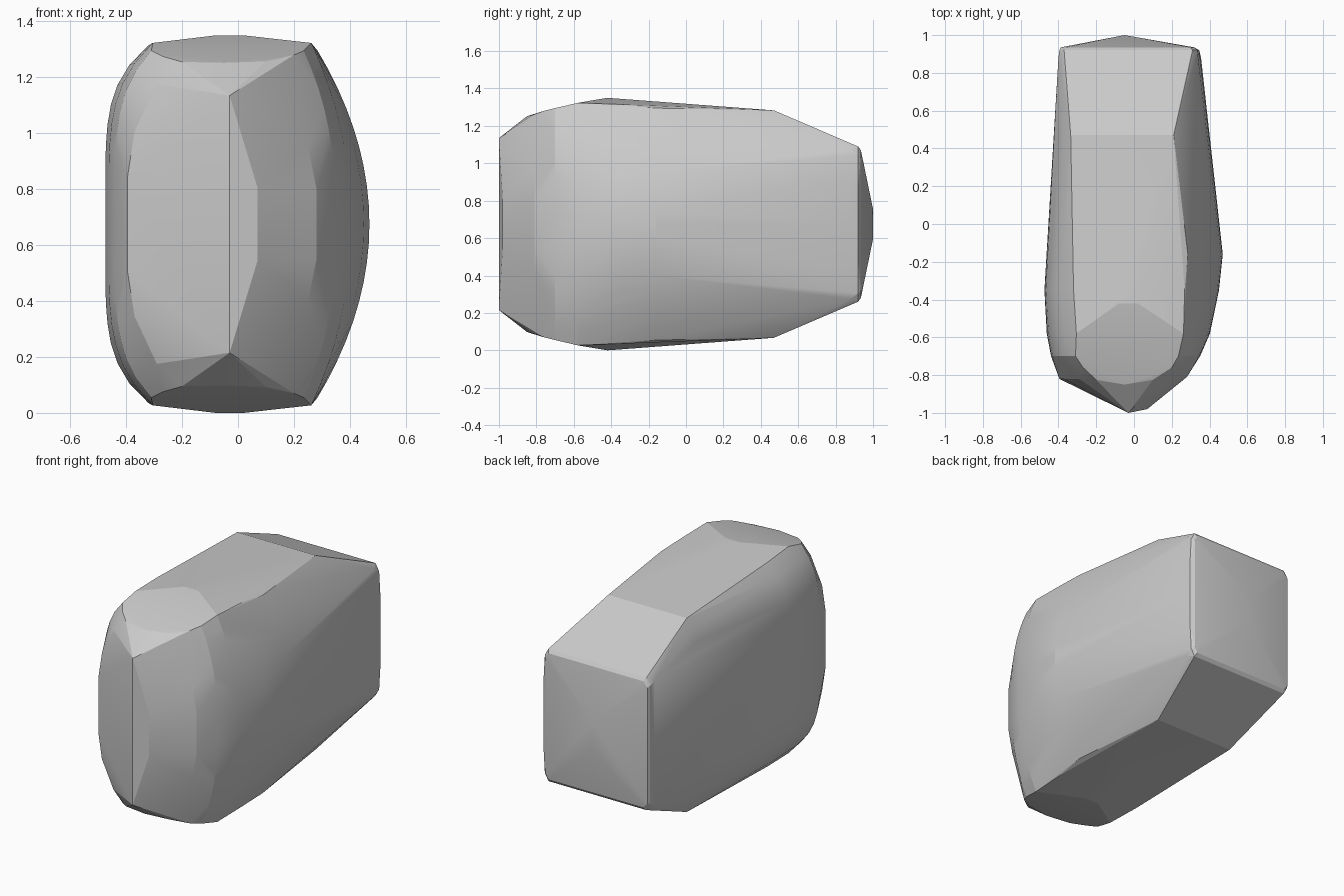
import bpy, bmesh, math

if "Cube" in bpy.data.objects:
    bpy.data.objects.remove(bpy.data.objects["Cube"])

MID = 0.675   # the body is mirrored above and below this height
pts = []


def station(y, section):
    """Add (x, height from mid) points at depth y, mirrored top to bottom."""
    for x, h in section:
        pts.append((x, y, MID + h))
        pts.append((x, y, MID - h))


def bulge(y, x_mid, x_top, h_top, power=2.0, n=9):
    """Curved side running from x_mid at mid height to x_top at h_top."""
    station(y, [(x_mid + (x_top - x_mid) * (i / n) ** power, h_top * i / n)
                for i in range(n + 1)])


# nose ridge and front facets
station(-1.0, [(-0.03, 0.46)])
station(-0.98, [(0.07, 0.13)])
station(-0.85, [(-0.05, 0.577)])
station(-0.825, [(-0.2, 0.58), (0.1, 0.582)])
station(-0.82, [(-0.395, 0.17), (-0.37, 0.33), (-0.29, 0.50)])
station(-0.81, [(0.28, 0.13), (0.25, 0.28), (0.20, 0.43)])
station(-0.76, [(0.2, 0.605), (-0.27, 0.60)])

# rounded shoulders behind the nose
bulge(-0.70, -0.44, -0.31, 0.62, 4.5)
bulge(-0.70, 0.35, 0.235, 0.62, 2.5)
bulge(-0.58, -0.463, -0.305, 0.648, 4.5)
bulge(-0.58, 0.402, 0.262, 0.648, 2.2)
station(-0.42, [(-0.08, 0.675), (0.02, 0.675)])

# widest part of the body
bulge(-0.35, -0.475, -0.32, 0.64, 5)
bulge(-0.35, 0.45, 0.268, 0.64, 2)
bulge(-0.16, 0.47, 0.285, 0.62, 2)

# start of the rear slope
bulge(0.47, -0.425, -0.335, 0.608, 5)
bulge(0.47, 0.402, 0.21, 0.608, 3)

# back face with its shallow pointed ridge
station(0.88, [(-0.40, 0.39), (0.33, 0.40), (0.35, 0.25), (0.355, 0.0)])
station(0.92, [(-0.37, 0.415), (0.31, 0.415), (-0.395, 0.37),
               (0.335, 0.37), (0.345, 0.2)])
station(0.935, [(-0.36, 0.395), (0.30, 0.395), (-0.388, 0.36), (0.32, 0.36)])
station(1.0, [(-0.05, 0.08)])

# stretch a faceted skin around all the sections
bm = bmesh.new()
for p in pts:
    bm.verts.new(p)
bmesh.ops.remove_doubles(bm, verts=bm.verts, dist=0.0005)
hull = bmesh.ops.convex_hull(bm, input=bm.verts)
loose = [v for v in bm.verts if not v.link_faces]
bmesh.ops.delete(bm, geom=loose, context='VERTS')
bmesh.ops.dissolve_limit(bm, angle_limit=math.radians(1), verts=bm.verts,
                         edges=bm.edges)
bmesh.ops.recalc_face_normals(bm, faces=bm.faces)
mesh = bpy.data.meshes.new("stone_block")
bm.to_mesh(mesh)
bm.free()

body = bpy.data.objects.new("stone_block", mesh)
bpy.context.collection.objects.link(body)
bpy.context.view_layer.objects.active = body
body.select_set(True)
bpy.ops.object.shade_smooth_by_angle(angle=math.radians(12))
